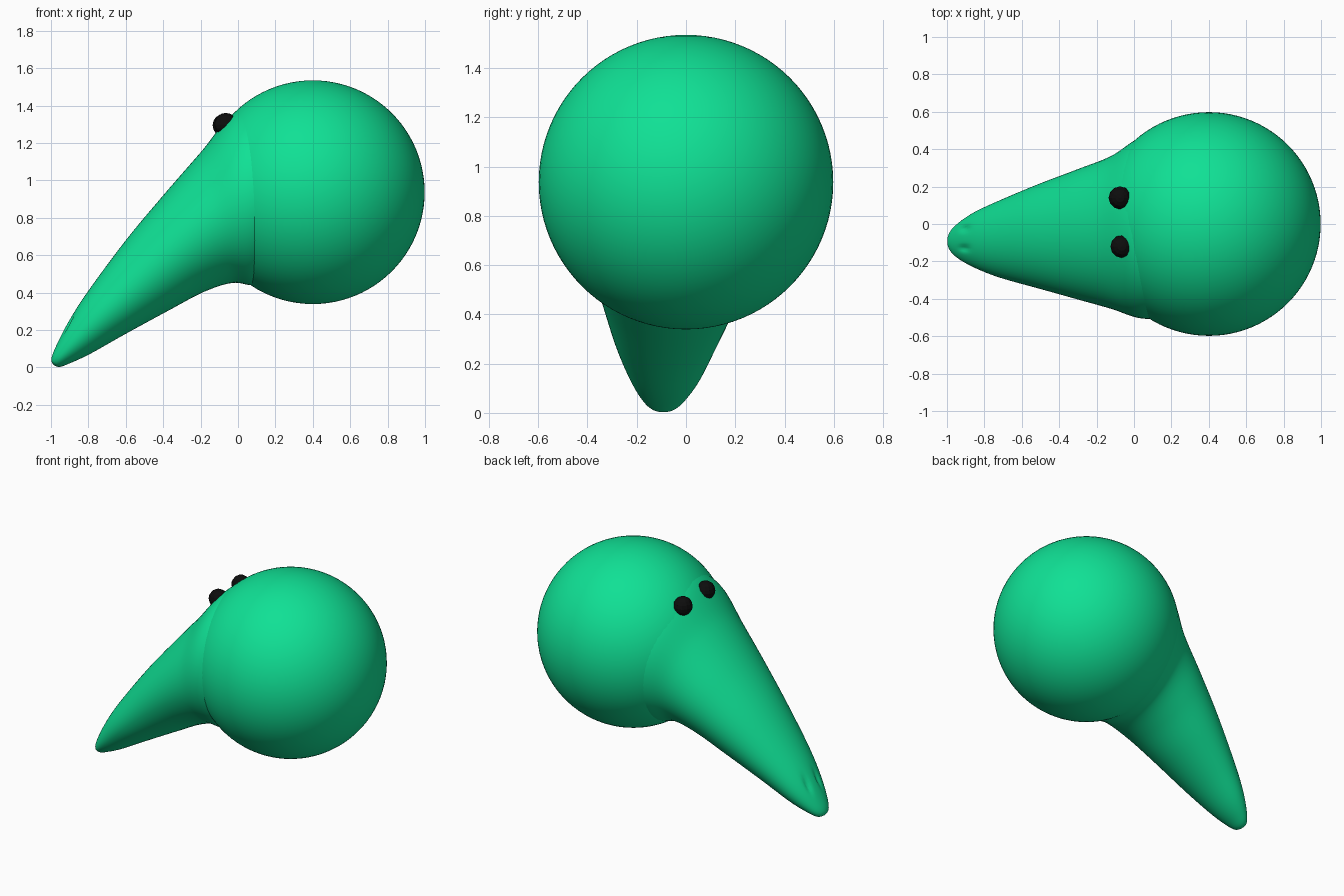
import bpy, bmesh, math
from mathutils import Vector

if "Cube" in bpy.data.objects:
    bpy.data.objects.remove(bpy.data.objects["Cube"])


def material(name, rgb):
    m = bpy.data.materials.new(name)
    m.diffuse_color = (*rgb, 1)
    m.use_nodes = True
    m.node_tree.nodes["Principled BSDF"].inputs["Base Color"].default_value = m.diffuse_color
    return m


GREEN = material("green", (0.005, 0.75, 0.30))
BLACK = material("black", (0.004, 0.004, 0.004))


def finish(bm, name, mat, smooth=True):
    bmesh.ops.recalc_face_normals(bm, faces=bm.faces)
    me = bpy.data.meshes.new(name)
    bm.to_mesh(me)
    bm.free()
    me.materials.append(mat)
    for p in me.polygons:
        p.use_smooth = smooth
    ob = bpy.data.objects.new(name, me)
    bpy.context.collection.objects.link(ob)
    return ob


def ball(name, mat, centre, radius, u, v, smooth=True):
    bm = bmesh.new()
    bmesh.ops.create_uvsphere(bm, u_segments=u, v_segments=v, radius=radius)
    bmesh.ops.translate(bm, vec=centre, verts=bm.verts)
    return finish(bm, name, mat, smooth)


# Round head
ball("head", GREEN, (0.4, 0, 0.937), 0.598, 96, 48)

# Long snout: each section is upper x,z / lower x,z / centre y / half width
SECTIONS = [
    (-0.985, 0.012, -0.985, 0.012, -0.092, 0.0),
    (-0.998, 0.045, -0.955, 0.003, -0.092, 0.05),
    (-0.97, 0.12, -0.90, 0.022, -0.09, 0.095),
    (-0.90, 0.255, -0.79, 0.073, -0.085, 0.15),
    (-0.80, 0.41, -0.60, 0.18, -0.08, 0.21),
    (-0.60, 0.68, -0.37, 0.305, -0.065, 0.285),
    (-0.40, 0.92, -0.18, 0.405, -0.055, 0.35),
    (-0.20, 1.15, -0.03, 0.452, -0.045, 0.41),
    (-0.01, 1.37, 0.09, 0.44, -0.02, 0.485),
    (0.22, 1.44, 0.22, 0.48, 0.0, 0.50),
]
NOSTRILS = [Vector((-0.91, y, 0.235)) for y in (-0.025, -0.13)]


def spline(i, t):
    """Smooth interpolation between section i and i + 1."""
    n = len(SECTIONS) - 1
    a, b, c, d = (SECTIONS[min(max(k, 0), n)] for k in (i - 1, i, i + 1, i + 2))
    return [0.5 * (2 * q + (r - p) * t + (2 * p - 5 * q + 4 * r - s) * t * t
                   + (3 * q - p - 3 * r + s) * t ** 3)
            for p, q, r, s in zip(a, b, c, d)]


bm = bmesh.new()
N, STEPS = 72, 8
rings = []
for i in range(len(SECTIONS) - 1):
    for k in range(STEPS):
        if i == 0 and k == 0:
            continue
        ux, uz, lx, lz, cy, hw = spline(i, k / STEPS)
        centre = Vector(((ux + lx) / 2, cy, (uz + lz) / 2))
        up = Vector(((ux - lx) / 2, 0, (uz - lz) / 2))
        ring = []
        for j in range(N):
            a = math.tau * j / N
            p = centre + up * math.cos(a) + Vector((0, hw * math.sin(a), 0))
            # Shallow nostril dents
            for q in NOSTRILS:
                d = p - q
                w = math.exp(-(d.x / 0.04) ** 2 - (d.y / 0.015) ** 2 - (d.z / 0.06) ** 2)
                p -= up.normalized() * 0.014 * w
            ring.append(bm.verts.new(p))
        rings.append(ring)
for r, s in zip(rings, rings[1:]):
    for j in range(N):
        bm.faces.new((r[j], r[(j + 1) % N], s[(j + 1) % N], s[j]))
tip = bm.verts.new((-0.985, -0.092, 0.012))
for j in range(N):
    bm.faces.new((tip, rings[0][(j + 1) % N], rings[0][j]))
bm.faces.new(rings[-1])
finish(bm, "snout", GREEN)

# Small faceted eyes on the top of the snout
for side, pos in (("left", (-0.065, -0.12, 1.30)), ("right", (-0.075, 0.14, 1.295))):
    ball(side + "_eye", BLACK, pos, 0.061, 12, 8, False)
